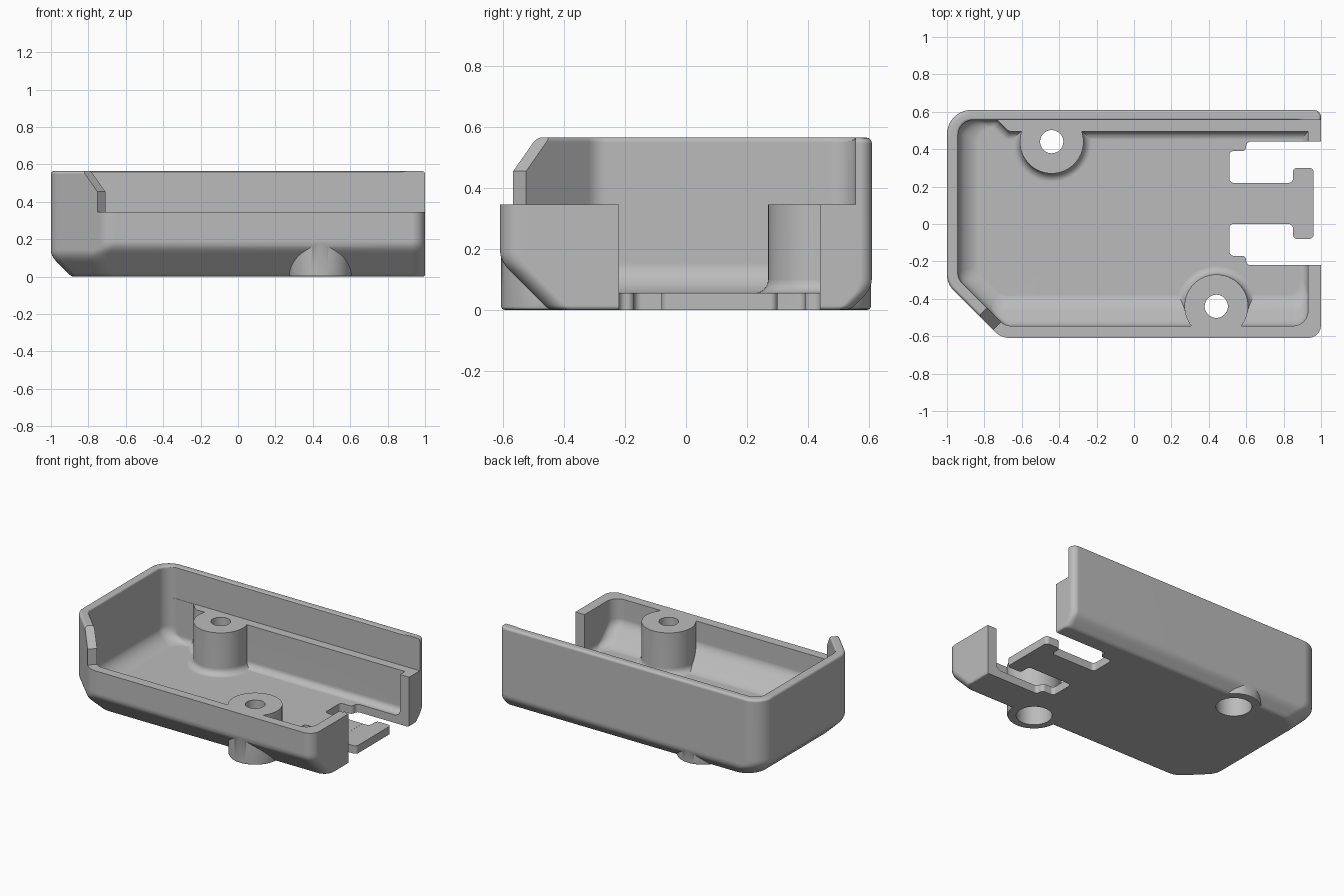
import bpy, bmesh
from math import radians, sin, cos, sqrt, tau
from mathutils import Vector

if "Cube" in bpy.data.objects:
    bpy.data.objects.remove(bpy.data.objects["Cube"], do_unlink=True)

TOP, STEP, FLOOR = 0.565, 0.345, 0.055

grey = bpy.data.materials.new("plain_grey")
grey.use_nodes = True
grey.diffuse_color = (0.5, 0.5, 0.5, 1)
grey.node_tree.nodes["Principled BSDF"].inputs["Base Color"].default_value = (0.5, 0.5, 0.5, 1)


def rounded(points, radii, n=8):
    """Round every corner of a 2D outline with an arc."""
    out = []
    for i, p in enumerate(points):
        d1 = (points[i - 1] - p).normalized()
        d2 = (points[(i + 1) % len(points)] - p).normalized()
        half = d1.angle(d2) / 2
        c = p + (d1 + d2).normalized() * (radii[i] / sin(half))
        reach = radii[i] * cos(half) / sin(half)
        a, b = p + d1 * reach - c, p + d2 * reach - c
        out += [c + a.lerp(b, k / n).normalized() * radii[i] for k in range(n + 1)]
    return out


def outline(sides, insets, radii):
    """Rounded outline from sides given as (normal angle, distance), moved inward by insets."""
    lines = [(cos(radians(a)), sin(radians(a)), d - s) for (a, d), s in zip(sides, insets)]
    corners = []
    for i, (a, b, d) in enumerate(lines):
        e, f, g = lines[(i + 1) % len(lines)]
        det = a * f - b * e
        corners.append(Vector(((d * f - b * g) / det, (a * g - d * e) / det)))
    return rounded(corners, radii)


def circle(x, y, r, n=64):
    return [Vector((x + r * cos(tau * i / n), y + r * sin(tau * i / n))) for i in range(n)]


def at(points, z):
    return [(p[0], p[1], z) for p in points]


def loft(name, rings):
    """Closed solid through rings of equal length."""
    bm = bmesh.new()
    rows = [[bm.verts.new(p) for p in ring] for ring in rings]
    n = len(rows[0])
    for low, high in zip(rows, rows[1:]):
        for i in range(n):
            j = (i + 1) % n
            bm.faces.new((low[i], low[j], high[j], high[i]))
    bm.faces.new(rows[0][::-1])
    bm.faces.new(rows[-1])
    bmesh.ops.recalc_face_normals(bm, faces=bm.faces)
    mesh = bpy.data.meshes.new(name)
    bm.to_mesh(mesh)
    bm.free()
    obj = bpy.data.objects.new(name, mesh)
    bpy.context.collection.objects.link(obj)
    return obj


def activate(obj):
    bpy.ops.object.select_all(action="DESELECT")
    obj.select_set(True)
    bpy.context.view_layer.objects.active = obj


def combine(target, tool, operation="DIFFERENCE"):
    mod = target.modifiers.new("combine", "BOOLEAN")
    mod.operation, mod.object, mod.solver = operation, tool, "EXACT"
    activate(target)
    bpy.ops.object.modifier_apply(modifier=mod.name)
    bpy.data.objects.remove(tool, do_unlink=True)


def edge(t, r):
    """Inset of a quarter-round of radius r at distance t from the end."""
    t = min(max(t, 0), r)
    return r - sqrt(r * r - (r - t) ** 2)


def ramp(d, w=0.03):
    """45 degree chamfer with a softened start."""
    return 0 if d < -w else d if d > w else (d + w) ** 2 / (4 * w)


# Side order: left end, back, right end, diagonal corner, front
SIDES = [(0, 1), (90, 0.61), (180, 1), (225, 0.933), (270, 0.61)]
slope = [i / 100 for i in range(2, 22)]
rim = [TOP - t for t in (0.018, 0.012, 0.007, 0.003, 0.001, 0)]

# Outer body with chamfered underside
rings = []
for z in [0, 0.001, 0.003, 0.007, 0.012] + slope + rim:
    e = edge(z, 0.012) + edge(TOP - z, 0.018)
    insets = [e, e + ramp(0.07 - z), e + ramp(0.11 - z), e + ramp(0.11 - z), e + ramp(0.16 - z)]
    rings.append(at(outline(SIDES, insets, (0.04, 0.13, 0.12, 0.12, 0.07)), z))
case = loft("case_shell", rings)

# Screw bosses bulging through the chamfers
BOSSES = [(-0.44, 0.44), (0.44, -0.44)]
for x, y in BOSSES:
    rings = [at(circle(x, y, 0.168 - edge(z, 0.012)), z) for z in (0, 0.003, 0.012, 0.3)]
    combine(case, loft("boss", rings), "UNION")

# Inner cavity, with floor fillet and softened rim
rings = []
for z in [FLOOR + t for t in (0, 0.001, 0.004, 0.009, 0.016)] + slope[6:] + rim + [0.7]:
    e = edge(z - FLOOR, 0.04) - edge(TOP - z, 0.012)
    insets = [0.07 + e, 0.055 + e, 0.06 + e + ramp(0.12 - z),
              0.06 + e + ramp(0.12 - z), 0.065 + e + ramp(0.18 - z)]
    rings.append(at(outline(SIDES, insets, (0.06, 0.08, 0.08, 0.08, 0.08)), z))
cavity = loft("cavity_cutter", rings)

# Back ledge and bosses stay standing inside the cavity
flare = [0.03, FLOOR] + [FLOOR + t for t in (0.001, 0.004, 0.01, 0.02, 0.03, 0.045)] + [0.36]
LEDGE = [(0, 0.97), (90, 0.7), (225, 0.124), (270, -0.495)]
rings = [at(outline(LEDGE, [-edge(z - FLOOR, 0.045)] * 4, [0.03] * 4), z) for z in flare]
combine(cavity, loft("ledge", rings))
for x, y in BOSSES:
    rings = [at(circle(x, y, 0.17 + edge(z - FLOOR, 0.045)), z) for z in flare]
    combine(cavity, loft("boss_core", rings))
combine(case, cavity)

# Lower front and left walls
OPENING = [(0, 1.3), (90, 0.557), (180, 0.938), (225, 0.871), (270, 0.9)]
plan = outline(OPENING, [0] * 5, [0.08] * 5)
combine(case, loft("opening_cutter", [at(plan, STEP), at(plan, 0.7)]))

# Sloped end of the tall wall on the diagonal corner
profile = [(-0.185, STEP), (-0.185, 0.455), (-0.36, 0.58), (-0.36, 0.7), (0.2, 0.7), (0.2, STEP)]
rings = [[((t + s) / 2, (t - s) / 2, z) for s, z in profile] for t in (-1.6, -1.1)]
combine(case, loft("slope_cutter", rings))

# Open end with a T-shaped floor tongue, symmetric about its own middle
MID = 0.11
half = [(1.1, 0.33), (0.6, 0.33), (0.6, 0.28), (0.51, 0.28),
        (0.51, 0.11), (0.85, 0.11), (0.85, 0.19), (0.96, 0.19)]
points = [Vector((x, MID + y)) for x, y in half] + [Vector((x, MID - y)) for x, y in reversed(half)]
plan = rounded(points, [0.022] * len(points), 5)
combine(case, loft("end_gap_cutter", [at(plan, -0.1), at(plan, 0.6)]))
plan = [(0.8, MID - 0.26), (1.1, MID - 0.26), (1.1, MID + 0.26), (0.8, MID + 0.26)]
combine(case, loft("end_wall_cutter", [at(plan, FLOOR - 0.0003), at(plan, 0.6)]))

# Screw holes with wide recesses from below
for x, y in BOSSES:
    for r, top in ((0.112, 0.25), (0.062, 0.6)):
        rings = [at(circle(x, y, r), z) for z in (-0.1, top)]
        combine(case, loft("hole_cutter", rings))

# Finish
case.data.materials.clear()
case.data.materials.append(grey)
for face in case.data.polygons:
    face.material_index = 0
activate(case)
bpy.ops.object.shade_smooth_by_angle(angle=radians(32))
weighted = case.modifiers.new("even_shading", "WEIGHTED_NORMAL")
weighted.keep_sharp = True
